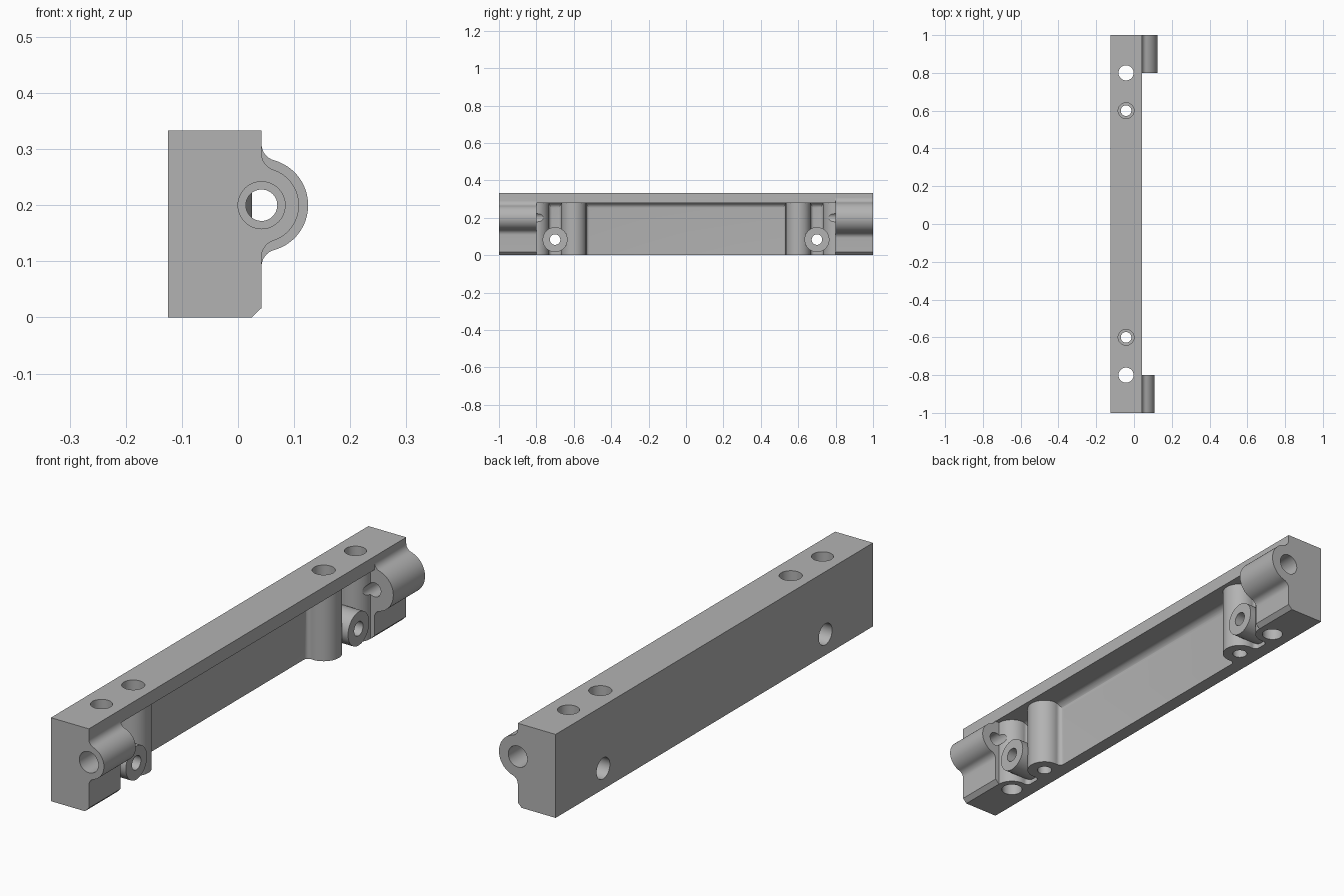
import bpy, bmesh
from math import pi, sin, cos, atan2, sqrt

cube = bpy.data.objects.get("Cube")
if cube:
    bpy.data.objects.remove(cube, do_unlink=True)

BACK, FACE, WALL = -0.125, 0.042, -0.07     # x of back, front and recessed wall
HEIGHT, LIP = 0.333, 0.28                   # top and underside of the top lip
MID = -0.042                                # x of the vertical holes
BIG, SMALL, BOSS = 0.042, 0.028, 0.0667     # hole and boss radii

grey = bpy.data.materials.new("plain grey")
grey.use_nodes = True
grey.diffuse_color = (0.45, 0.45, 0.45, 1)
grey.node_tree.nodes["Principled BSDF"].inputs["Base Color"].default_value = grey.diffuse_color


def arc(u, v, r, a, b, n):
    return [(u + r * cos(a + (b - a) * i / n), v + r * sin(a + (b - a) * i / n))
            for i in range(n + 1)]


def prism(name, outline, axis, lo, hi):
    """Extrude a 2D outline along an axis."""
    place = {"X": lambda u, v, t: (t, u, v),
             "Y": lambda u, v, t: (u, t, v),
             "Z": lambda u, v, t: (u, v, t)}[axis]
    bm = bmesh.new()
    lower = [bm.verts.new(place(u, v, lo)) for u, v in outline]
    upper = [bm.verts.new(place(u, v, hi)) for u, v in outline]
    bm.faces.new(lower)
    bm.faces.new(upper)
    for i in range(len(outline)):
        bm.faces.new((lower[i - 1], lower[i], upper[i], upper[i - 1]))
    bmesh.ops.recalc_face_normals(bm, faces=bm.faces)
    mesh = bpy.data.meshes.new(name)
    bm.to_mesh(mesh)
    bm.free()
    mesh.materials.append(grey)
    obj = bpy.data.objects.new(name, mesh)
    bpy.context.collection.objects.link(obj)
    return obj


def rod(name, axis, u, v, r, lo, hi):
    return prism(name, arc(u, v, r, 0, 2 * pi, 48)[:-1], axis, lo, hi)


def lug(base, u, v, r, f):
    """Round lug outline that flares into a flat wall with coves of radius f."""
    s = sqrt((r + f) ** 2 - (u - base - f) ** 2)
    a = atan2(s, u - base - f)
    return ([(base - 0.03, v - s)]
            + arc(base + f, v - s, f, pi, a, 8)
            + arc(u, v, r, a - pi, pi - a, 32)[1:-1]
            + arc(base + f, v + s, f, -a, -pi, 8)
            + [(base - 0.03, v + s)])


def combine(target, tool, operation):
    mod = target.modifiers.new(operation.lower(), "BOOLEAN")
    mod.operation = operation
    mod.solver = "EXACT"
    mod.object = tool
    bpy.context.view_layer.objects.active = target
    bpy.ops.object.modifier_apply(modifier=mod.name)
    bpy.data.objects.remove(tool, do_unlink=True)


def span(side, a, b):
    return sorted((side * a, side * b))


# Long rail: back wall with an overhanging lip and a cove under it
cove = 0.03
rail = prism("mounting_rail",
             [(BACK, 0), (WALL, 0)]
             + arc(WALL + cove, LIP - cove, cove, pi, pi / 2, 8)
             + [(FACE, LIP), (FACE, HEIGHT), (BACK, HEIGHT)], "Y", -1, 1)

parts, cutters = [], []
for side, barrel in ((-1, 0.0667), (1, 0.083)):
    # Solid chamfered end block with a pivot barrel
    block = [(BACK, 0), (FACE - 0.017, 0), (FACE, 0.017), (FACE, HEIGHT), (BACK, HEIGHT)]
    parts.append(prism("end_block", block, "Y", *span(side, 0.8, 1)))
    parts.append(prism("barrel", lug(FACE, FACE, 0.2, barrel, 0.03), "Y", *span(side, 0.8, 1)))
    # Vertical columns around the upright holes
    for y in (0.6, 0.8):
        parts.append(prism("column", lug(WALL, MID, side * y, BOSS, 0.018), "Z", 0, 0.3))
    # Cross boss
    parts.append(rod("cross_boss", "X", side * 0.7, 0.083, BOSS, -0.1, FACE))

    # Upright holes, the inner one counterbored from the top
    cutters.append(rod("outer_hole", "Z", MID, side * 0.8, 0.04, -0.1, 0.5))
    cutters.append(rod("inner_hole", "Z", MID, side * 0.6, SMALL, -0.1, 0.5))
    cutters.append(rod("inner_counterbore", "Z", MID, side * 0.6, BIG, 0.2, 0.5))
    # Cross hole, counterbored from the back
    cutters.append(rod("cross_hole", "X", side * 0.7, 0.083, SMALL, -0.3, 0.3))
    cutters.append(rod("cross_counterbore", "X", side * 0.7, 0.083, BIG, -0.3, -0.06))
    # Pivot bore, counterbored from the end
    cutters.append(rod("pivot_bore", "Y", FACE, 0.2, SMALL, *span(side, 0.7, 1.1)))
    cutters.append(rod("pivot_counterbore", "Y", FACE, 0.2, BIG, *span(side, 0.88, 1.1)))

for part in parts:
    combine(rail, part, "UNION")
for cutter in cutters:
    combine(rail, cutter, "DIFFERENCE")

bpy.ops.object.select_all(action="DESELECT")
rail.select_set(True)
bpy.context.view_layer.objects.active = rail
bpy.ops.object.shade_smooth_by_angle(angle=0.5)
